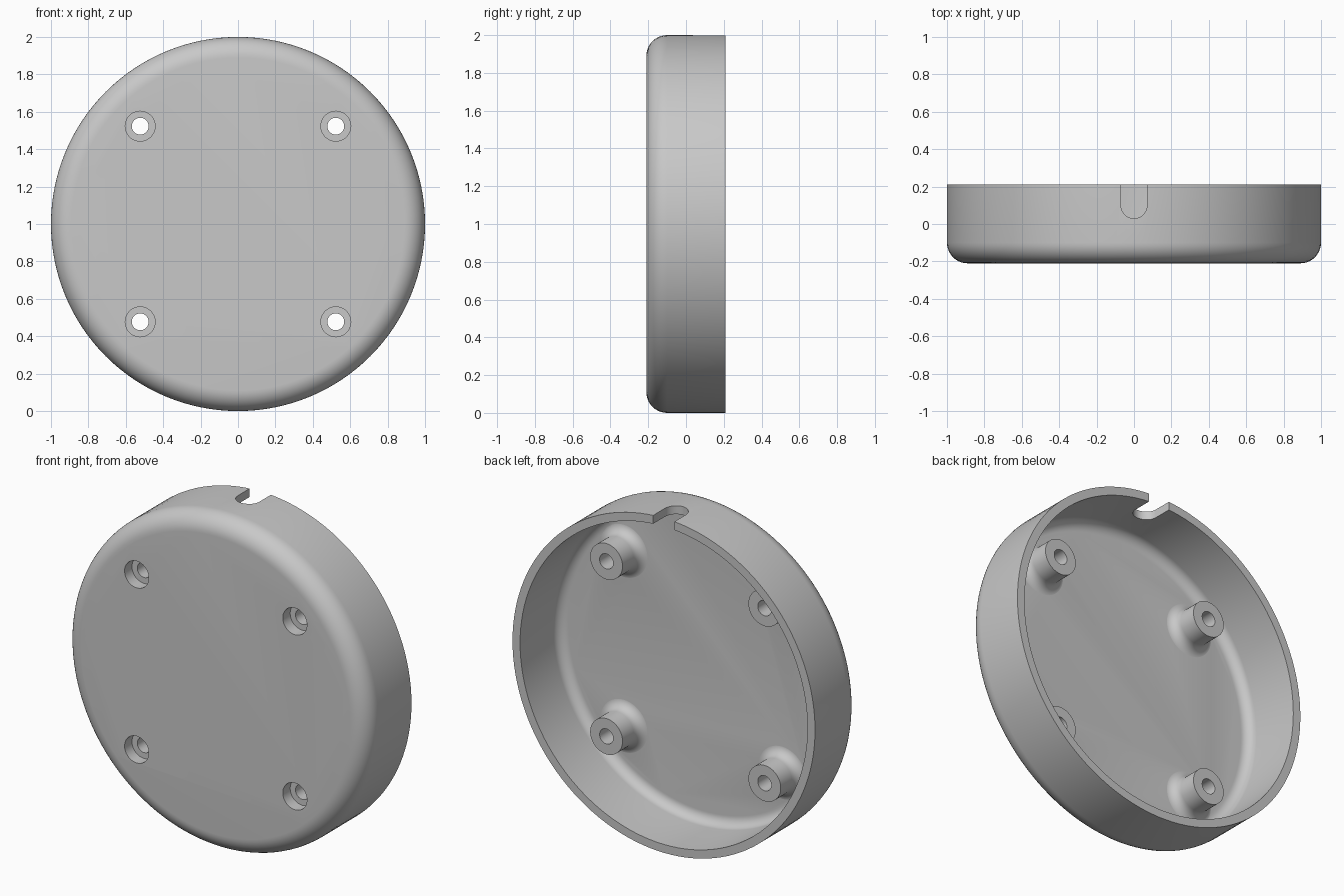
import bpy, bmesh
from math import sin, cos, pi, radians
from mathutils import Vector, Matrix

if "Cube" in bpy.data.objects:
    bpy.data.objects.remove(bpy.data.objects["Cube"])

R, FRONT, BACK = 1.0, -0.21, 0.21      # cover radius and depth range
WALL, ROUND = 0.05, 0.11               # wall thickness, outer edge rounding
FLOOR = FRONT + WALL
BOSS_POS = 0.523

grey = bpy.data.materials.new("light_grey")
grey.use_nodes = True
colour = (0.58, 0.58, 0.58, 1)
grey.diffuse_color = colour
grey.node_tree.nodes["Principled BSDF"].inputs["Base Color"].default_value = colour


def arc(cx, cy, r, start, end, n=10):
    """Points of an arc in the (radius, y) plane, angles in degrees."""
    angles = [radians(start + (end - start) * i / n) for i in range(n + 1)]
    return [(cx + r * cos(a), cy + r * sin(a)) for a in angles]


def finish(name, bm):
    bmesh.ops.recalc_face_normals(bm, faces=bm.faces)
    mesh = bpy.data.meshes.new(name)
    bm.to_mesh(mesh)
    bm.free()
    mesh.materials.append(grey)
    obj = bpy.data.objects.new(name, mesh)
    bpy.context.collection.objects.link(obj)
    return obj


def lathe(name, profile, x=0, z=1, steps=48):
    """Spin a profile of (radius, y) points around the y direction."""
    bm = bmesh.new()
    verts = [bm.verts.new((r, y, 0)) for r, y in profile]
    edges = [bm.edges.new(pair) for pair in zip(verts, verts[1:])]
    bmesh.ops.spin(bm, geom=verts + edges, cent=(0, 0, 0), axis=(0, 1, 0),
                   angle=2 * pi, steps=steps)
    bmesh.ops.remove_doubles(bm, verts=bm.verts, dist=1e-4)
    # join the flat caps into single faces
    bmesh.ops.dissolve_limit(bm, angle_limit=radians(0.1), verts=bm.verts, edges=bm.edges)
    bmesh.ops.translate(bm, vec=(x, 0, z), verts=bm.verts)
    return finish(name, bm)


def combine(target, tool, operation):
    """Apply a boolean and delete the tool."""
    mod = target.modifiers.new(operation, 'BOOLEAN')
    mod.operation, mod.object, mod.solver = operation, tool, 'EXACT'
    bpy.context.view_layer.update()
    graph = bpy.context.evaluated_depsgraph_get()
    mesh = bpy.data.meshes.new_from_object(target.evaluated_get(graph))
    target.modifiers.clear()
    target.data = mesh
    bpy.data.objects.remove(tool)


# Round dish with a rounded front edge and an open back
edge_y = FRONT + ROUND
shell = lathe("round_cover",
              [(0, FRONT)] + arc(R - ROUND, edge_y, ROUND, -90, 0)
              + [(R, BACK), (R - WALL, BACK)]
              + arc(R - ROUND, edge_y, ROUND - WALL, 0, -90) + [(0, FLOOR)],
              steps=128)

# Four screw bosses with flared bases, each drilled and counterbored
BOSS_R, BOSS_TOP, FLARE = 0.107, 0.005, 0.06
spots = [(sx * BOSS_POS, 1 + sz * BOSS_POS) for sx in (-1, 1) for sz in (-1, 1)]
for x, z in spots:
    flare = arc(BOSS_R + FLARE, FLOOR + FLARE - 0.001, FLARE, 270, 180, 8)
    boss = lathe("boss", [(0, FLOOR - 0.02), (BOSS_R + FLARE, FLOOR - 0.02)] + flare
                 + [(BOSS_R, BOSS_TOP), (0, BOSS_TOP)], x, z)
    combine(shell, boss, 'UNION')
for x, z in spots:
    seat = FRONT + 0.07
    drill = lathe("drill", [(0, FRONT - 0.1), (0.08, FRONT - 0.1), (0.08, seat),
                            (0.045, seat), (0.045, BACK), (0, BACK)], x, z)
    combine(shell, drill, 'DIFFERENCE')

# Round-ended cable slot through the top of the wall
bm = bmesh.new()
outline = [(0.07, BACK + 0.1)] + arc(0, 0.1, 0.07, 0, -180, 20) + [(-0.07, BACK + 0.1)]
face = bm.faces.new([bm.verts.new((x, y, 1.8)) for x, y in outline])
side = bmesh.ops.extrude_face_region(bm, geom=[face])
bmesh.ops.translate(bm, vec=(0, 0, 0.4),
                    verts=[v for v in side["geom"] if isinstance(v, bmesh.types.BMVert)])
combine(shell, finish("slot_cutter", bm), 'DIFFERENCE')

# Smooth rounded surfaces, crisp edges
bpy.ops.object.select_all(action='DESELECT')
shell.select_set(True)
bpy.context.view_layer.objects.active = shell
bpy.ops.object.shade_smooth_by_angle(angle=radians(30))
